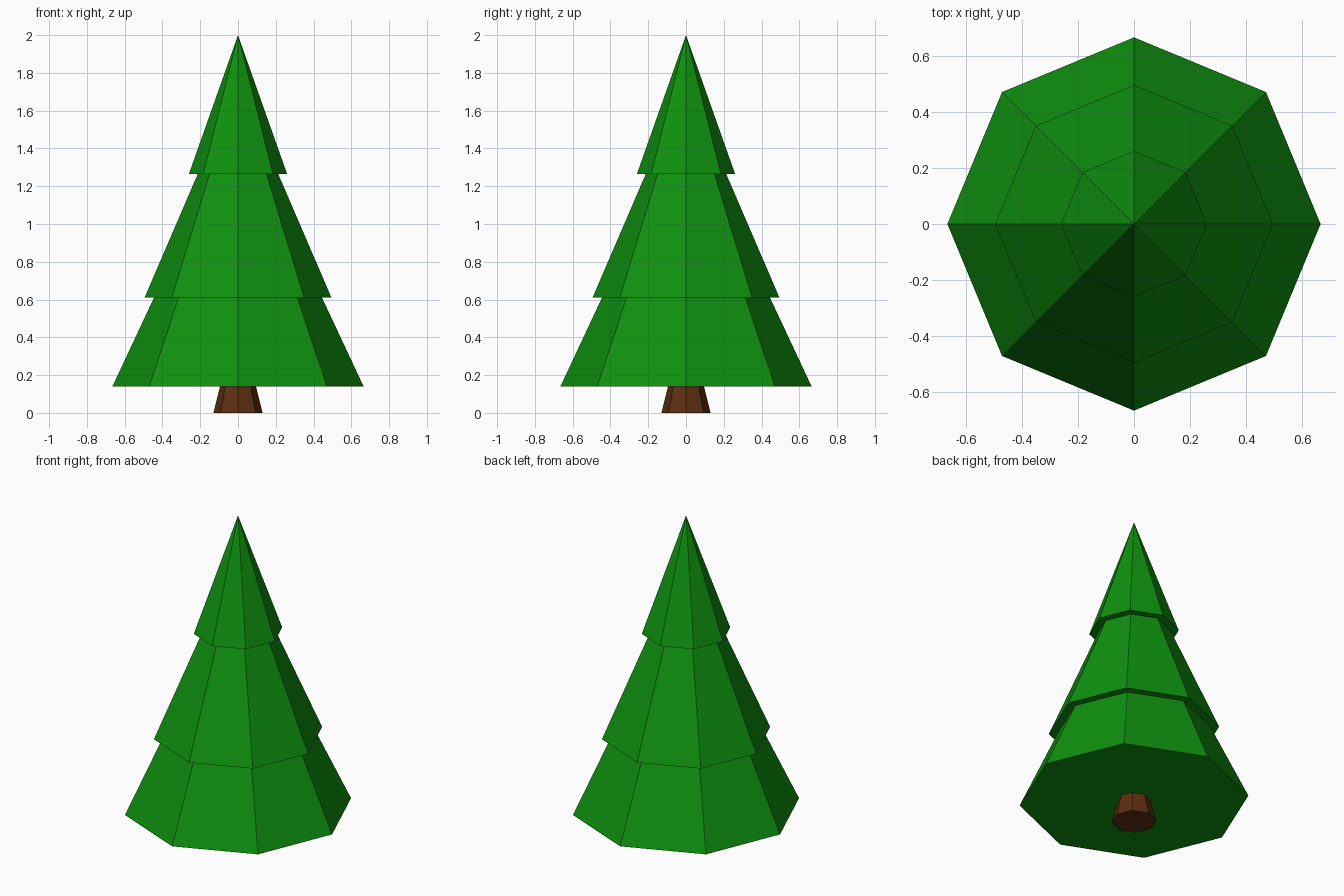
import bpy

cube = bpy.data.objects.get("Cube")
if cube:
    bpy.data.objects.remove(cube, do_unlink=True)


def make_material(name, rgb):
    mat = bpy.data.materials.new(name)
    mat.use_nodes = True
    color = (*rgb, 1.0)
    mat.diffuse_color = color
    bsdf = next(n for n in mat.node_tree.nodes if n.type == 'BSDF_PRINCIPLED')
    bsdf.inputs["Base Color"].default_value = color
    return mat


def octagon_cone(name, radius, bottom, top, mat, top_radius=0.0):
    """Flat-shaded eight-sided cone with corners on the x and y axes."""
    bpy.ops.mesh.primitive_cone_add(
        vertices=8, radius1=radius, radius2=top_radius,
        depth=top - bottom, location=(0, 0, (bottom + top) / 2))
    obj = bpy.context.object
    obj.name = name
    obj.data.materials.append(mat)
    return obj


green = make_material("needle green", (0.0045, 0.28, 0.0045))
brown = make_material("bark brown", (0.105, 0.027, 0.005))

# Tapered trunk, ending just inside the lowest tier
octagon_cone("trunk", 0.13, 0.0, 0.16, brown, top_radius=0.09)

# Overlapping foliage cones: name, base radius, base height, apex height
tiers = [
    ("lower_foliage", 0.665, 0.14, 1.56),
    ("middle_foliage", 0.495, 0.61, 1.76),
    ("upper_foliage", 0.26, 1.265, 2.0),
]
for name, radius, bottom, top in tiers:
    octagon_cone(name, radius, bottom, top, green)
